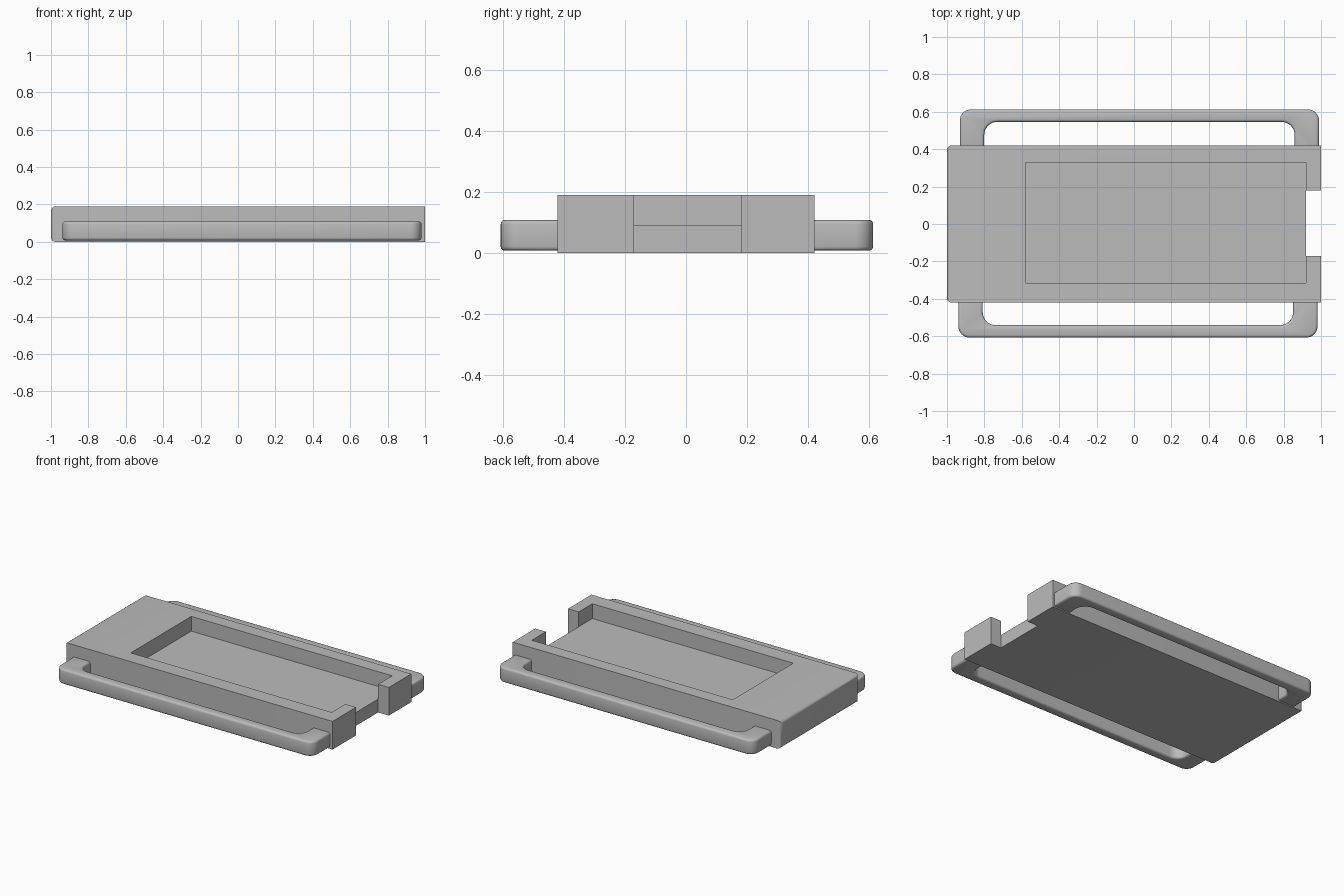
import bpy, bmesh
from math import cos, sin, pi, radians
from mathutils import Vector

cube = bpy.data.objects.get("Cube")
if cube:
    bpy.data.objects.remove(cube, do_unlink=True)

GREY = (0.5, 0.5, 0.5, 1)
grey = bpy.data.materials.new("plain grey")
grey.use_nodes = True
grey.diffuse_color = GREY
grey.node_tree.nodes["Principled BSDF"].inputs["Base Color"].default_value = GREY


def round_outline(corners, steps=8):
    """Replace each (x, y, radius) corner by a quarter arc."""
    pts = []
    for i, (x, y, r) in enumerate(corners):
        p = Vector((x, y))
        if r == 0:
            pts.append(p)
            continue
        a = (Vector(corners[i - 1][:2]) - p).normalized()
        b = (Vector(corners[(i + 1) % len(corners)][:2]) - p).normalized()
        c = p + r * (a + b)
        for k in range(steps + 1):
            t = pi / 2 * k / steps
            pts.append(c - r * (b * cos(t) + a * sin(t)))
    return pts


def prism(name, outline, z0, z1, pick=None, width=0, segments=3):
    """Extrude an outline from z0 to z1 and round the picked edges."""
    bm = bmesh.new()
    base = bm.faces.new([bm.verts.new((p[0], p[1], z0)) for p in outline])
    top = bmesh.ops.extrude_face_region(bm, geom=[base])["geom"]
    for v in top:
        if isinstance(v, bmesh.types.BMVert):
            v.co.z = z1
    if not base.is_valid or not any(
            all(abs(v.co.z - z0) < 1e-5 for v in f.verts) for f in bm.faces):
        bm.faces.new([v for v in bm.verts if abs(v.co.z - z0) < 1e-5])
    bmesh.ops.recalc_face_normals(bm, faces=bm.faces)
    if pick:
        edges = [e for e in bm.edges if pick(*[v.co for v in e.verts])]
        bmesh.ops.bevel(bm, geom=edges, offset=width, segments=segments,
                        profile=0.5, affect='EDGES')
    mesh = bpy.data.meshes.new(name)
    bm.to_mesh(mesh)
    bm.free()
    mesh.materials.append(grey)
    obj = bpy.data.objects.new(name, mesh)
    bpy.context.collection.objects.link(obj)
    return obj


def rect(x0, x1, y0, y1):
    return [(x0, y0), (x1, y0), (x1, y1), (x0, y1)]


def activate(obj):
    bpy.ops.object.select_all(action='DESELECT')
    obj.select_set(True)
    bpy.context.view_layer.objects.active = obj


def cut(target, cutter):
    cutter.hide_render = True
    mod = target.modifiers.new("cut", 'BOOLEAN')
    mod.operation = 'DIFFERENCE'
    mod.solver = 'EXACT'
    mod.object = cutter
    activate(target)
    bpy.ops.object.modifier_apply(modifier=mod.name)
    bpy.data.objects.remove(cutter, do_unlink=True)


# Tray body, with the closed end rounded
tray = prism("tray_body", rect(-1, 1, -0.42, 0.42), 0, 0.19,
             lambda a, b: a.x < -0.99 and b.x < -0.99, 0.025, 4)

# Shallow pocket and the open notch in its end wall
cut(tray, prism("pocket_cutter", rect(-0.58, 0.92, -0.315, 0.33), 0.09, 0.3))
cut(tray, prism("notch_cutter", rect(0.92, 1.1, -0.17, 0.18), -0.1, 0.3))


# Strap loops along both long sides
def strap_loop(name, side, shift, outer, inner):
    root = side * 0.37
    corners = [(-0.935 + shift, root, 0), (-0.935 + shift, side * outer, 0.06),
               (0.985 + shift, side * outer, 0.06), (0.985 + shift, root, 0),
               (0.855 + shift, root, 0), (0.855 + shift, side * inner, 0.07),
               (-0.805 + shift, side * inner, 0.07), (-0.805 + shift, root, 0)]
    return prism(name, round_outline(corners), 0.008, 0.109,
                 lambda a, b: abs(a.z - b.z) < 1e-5, 0.014)


back_loop = strap_loop("back_strap_loop", 1, 0.004, 0.613, 0.546)
front_loop = strap_loop("front_strap_loop", -1, -0.004, 0.607, 0.541)

for part in (tray, back_loop, front_loop):
    activate(part)
    bpy.ops.object.shade_smooth_by_angle(angle=radians(35))
